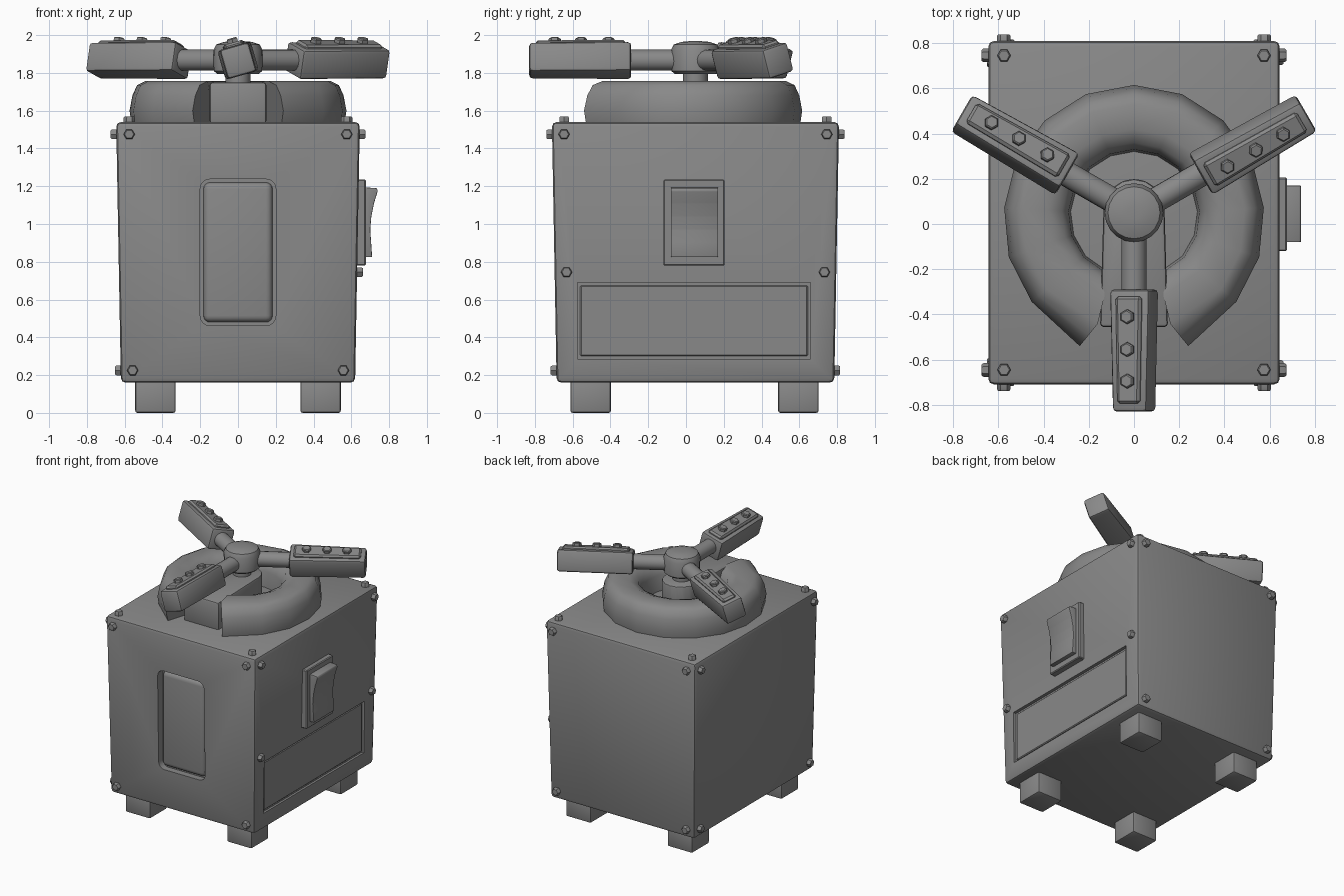
import bpy, bmesh
from math import pi, sin, cos, radians
from mathutils import Matrix, Vector

if "Cube" in bpy.data.objects:
    bpy.data.objects.remove(bpy.data.objects["Cube"], do_unlink=True)

grey = bpy.data.materials.new("plain grey")
grey.use_nodes = True
grey.diffuse_color = (0.25, 0.25, 0.25, 1)
grey.node_tree.nodes["Principled BSDF"].inputs["Base Color"].default_value = (0.25, 0.25, 0.25, 1)


def finish(name, bm, bevel=0, segments=2, angle=35, matrix=None):
    """Turn a bmesh into a shaded object, optionally bevelled and placed."""
    bmesh.ops.recalc_face_normals(bm, faces=bm.faces)
    if bevel:
        bmesh.ops.bevel(bm, geom=bm.edges[:], offset=bevel, segments=segments,
                        profile=0.5, affect='EDGES', clamp_overlap=True)
    if matrix:
        bm.transform(matrix)
    mesh = bpy.data.meshes.new(name)
    bm.to_mesh(mesh)
    bm.free()
    mesh.materials.append(grey)
    ob = bpy.data.objects.new(name, mesh)
    bpy.context.collection.objects.link(ob)
    smooth(ob, angle)
    return ob


def smooth(ob, angle=35):
    bpy.ops.object.select_all(action='DESELECT')
    ob.select_set(True)
    bpy.context.view_layer.objects.active = ob
    bpy.ops.object.shade_smooth_by_angle(angle=radians(angle))


def box(name, x, y, z, bevel=0, segments=2, matrix=None, shape=None):
    """Box between pairs of bounds; shape can move each corner."""
    bm = bmesh.new()
    bmesh.ops.create_cube(bm, size=1)
    for v in bm.verts:
        v.co = [b[0] if c < 0 else b[1] for b, c in zip((x, y, z), v.co)]
        if shape:
            v.co = shape(v.co.copy())
    return finish(name, bm, bevel, segments, matrix=matrix)


def prism(name, points, depth, matrix, bevel=0):
    """Extrude a flat outline along local z."""
    bm = bmesh.new()
    face = bm.faces.new([bm.verts.new((a, b, 0)) for a, b in points])
    ext = bmesh.ops.extrude_face_region(bm, geom=[face])
    bmesh.ops.translate(bm, vec=(0, 0, depth),
                        verts=[g for g in ext['geom'] if isinstance(g, bmesh.types.BMVert)])
    return finish(name, bm, bevel, matrix=matrix)


def lathe(name, profile, sides, matrix):
    bm = bmesh.new()
    rings = [[bm.verts.new((r * cos(2 * pi * i / sides), r * sin(2 * pi * i / sides), z))
              for i in range(sides)] for r, z in profile]
    for a, b in zip(rings, rings[1:]):
        for i in range(sides):
            j = (i + 1) % sides
            bm.faces.new((a[i], a[j], b[j], b[i]))
    bm.faces.new(rings[0])
    bm.faces.new(rings[-1])
    return finish(name, bm, matrix=matrix)


def bolt(name, place, normal, radius=0.03, height=0.03):
    turn = Vector(normal).to_track_quat('Z', 'Y').to_matrix().to_4x4()
    profile = [(radius, -0.015), (radius, height * 0.75), (radius * 0.8, height)]
    return lathe(name, profile, 6, Matrix.Translation(place) @ turn)


def cut(target, cutter):
    cutter.hide_render = True
    mod = target.modifiers.new("cut", 'BOOLEAN')
    mod.operation = 'DIFFERENCE'
    mod.solver = 'EXACT'
    mod.object = cutter
    bpy.context.view_layer.objects.active = target
    bpy.ops.object.modifier_apply(modifier=mod.name)
    bpy.data.objects.remove(cutter, do_unlink=True)
    smooth(target)


def rounded(w, h, r, n=4):
    return [(sx * (w - r) + r * cos(t), sy * (h - r) + r * sin(t))
            for q, (sx, sy) in enumerate([(1, 1), (-1, 1), (-1, -1), (1, -1)])
            for t in [(q + k / n) * pi / 2 for k in range(n + 1)]]


# Cabinet, slightly wider at the top
MID = 0.05
BOTTOM, TOP = 0.16, 1.54


def taper(z):
    return 0.025 * (TOP - z) / (TOP - BOTTOM)


def cabinet_shape(c):
    t = taper(c.z)
    return (c.x - t * (1 if c.x > 0 else -1), c.y - t * (1 if c.y > MID else -1), c.z)


cabinet = box("cabinet", (-0.645, 0.645), (-0.71, 0.81), (BOTTOM, TOP), 0.025, shape=cabinet_shape)

# Front window recess and its softly bulged pane
to_front = Matrix.Translation((0, -0.64, 0.85)) @ Matrix.Rotation(pi / 2, 4, 'X')
cut(cabinet, prism("window_cutter", rounded(0.2, 0.387, 0.05), 0.2, to_front))
box("window_pane", (-0.183, 0.183), (-0.68, -0.6), (0.48, 1.22), 0.035, 4)

# Side access panel with a groove around it
cut(cabinet, box("panel_cutter", (0.605, 0.8), (-0.575, 0.66), (0.285, 0.69)))
box("access_panel", (0.58, 0.615), (-0.56, 0.645), (0.3, 0.675), 0.006, 1)

# Rocker switch
box("switch_plate", (0.6, 0.677), (-0.12, 0.205), (0.78, 1.235), 0.006, 1)
rocker = [(0.65, 0.825), (0.71, 0.825), (0.705, 0.9), (0.7, 0.97), (0.706, 1.04),
          (0.72, 1.11), (0.74, 1.175), (0.735, 1.19), (0.65, 1.195)]
prism("rocker_switch", rocker, 0.25, Matrix.Translation((0, 0.17, 0)) @ Matrix.Rotation(pi / 2, 4, 'X'), 0.004)

# Feet
for sx in (-1, 1):
    for y in (-0.505, 0.595):
        x = sx * 0.437
        box("foot", (x - 0.107, x + 0.107), (y - 0.107, y + 0.107), (0, 0.18), 0.012)

# Corner bolts on the sides and the top
for sx in (-1, 1):
    for sy in (-1, 1):
        bolt("top_bolt", (sx * 0.575, MID + sy * 0.695, TOP), (0, 0, 1))
        for z in (1.475, 0.225):
            t = taper(z)
            bolt("face_bolt", (sx * (0.577 - t * 0.8), MID + sy * (0.76 - t), z), (0, sy, 0))
            zs = 0.745 if sx > 0 and z < 1 else z
            t = taper(zs)
            bolt("side_bolt", (sx * (0.645 - t), MID + sy * (0.697 - t), zs), (sx, 0, 0))

# Cushion ring, open at the front
section = [(0.565, 1.53), (0.575, 1.6), (0.56, 1.68), (0.535, 1.735), (0.49, 1.757),
           (0.38, 1.755), (0.32, 1.73), (0.29, 1.66), (0.28, 1.53)]
bm = bmesh.new()
loops = []
STEPS = 14
for i in range(STEPS + 1):
    a = radians(-62 + 304 * i / STEPS)
    loop = []
    for r, z in section:
        if i in (0, STEPS):
            t = (r - 0.28) / 0.295
            p = ((1 if i == 0 else -1) * (0.13 + max(0, t - 0.6) * 0.275), -0.2 - 0.34 * t)
        else:
            grow = 1 + 0.05 * max(0, -sin(a)) * (r > 0.4)
            p = (r * grow * cos(a), 0.04 + r * grow * sin(a))
        loop.append(bm.verts.new((*p, z)))
    loops.append(loop)
for a, b in zip(loops, loops[1:]):
    for k in range(len(section)):
        m = (k + 1) % len(section)
        bm.faces.new((a[k], a[m], b[m], b[k]))
bm.faces.new(loops[0])
bm.faces.new(loops[-1])
finish("cushion_ring", bm, angle=50)

# Pedestal block with a round back, filling the ring opening
outline = [(0.135 * cos(pi * k / 8), 0.065 + 0.135 * sin(pi * k / 8)) for k in range(9)]
prism("pedestal_block", outline + [(-0.15, -0.455), (0.15, -0.455)], 0.22,
      Matrix.Translation((0, 0, 1.53)), 0.015)

# Hub
at_hub = Matrix.Translation((0, MID, 0))
lathe("hub_neck", [(0.066, 1.7), (0.066, 1.83)], 16, at_hub)
lathe("hub", [(0.11, 1.795), (0.128, 1.81), (0.13, 1.92), (0.115, 1.95), (0.075, 1.964), (0.03, 1.968)], 20, at_hub)


# Three arms with tilted studded pads
def pad_shape(c):
    return (c.x, c.y * (1 if c.x < 0.5 else 0.86), c.z)


for angle in (-90, 30, 150):
    arm = (Matrix.Translation((0, MID, 1.867)) @ Matrix.Rotation(radians(angle), 4, 'Z')
           @ Matrix.Rotation(radians(16), 4, 'X'))
    lathe("arm_rod", [(0.056, 0.05), (0.056, 0.38)], 16, arm @ Matrix.Rotation(pi / 2, 4, 'Y'))
    box("arm_pad", (0.34, 0.88), (-0.092, 0.092), (-0.082, 0.078), 0.018, 2, arm, pad_shape)
    box("pad_plate", (0.37, 0.845), (-0.06, 0.06), (0.06, 0.098), 0.012, 1, arm, pad_shape)
    for d in (0.46, 0.605, 0.745):
        stud = bolt("pad_stud", (d, 0, 0.098), (0, 0, 1), 0.032, 0.024)
        stud.data.transform(arm)
